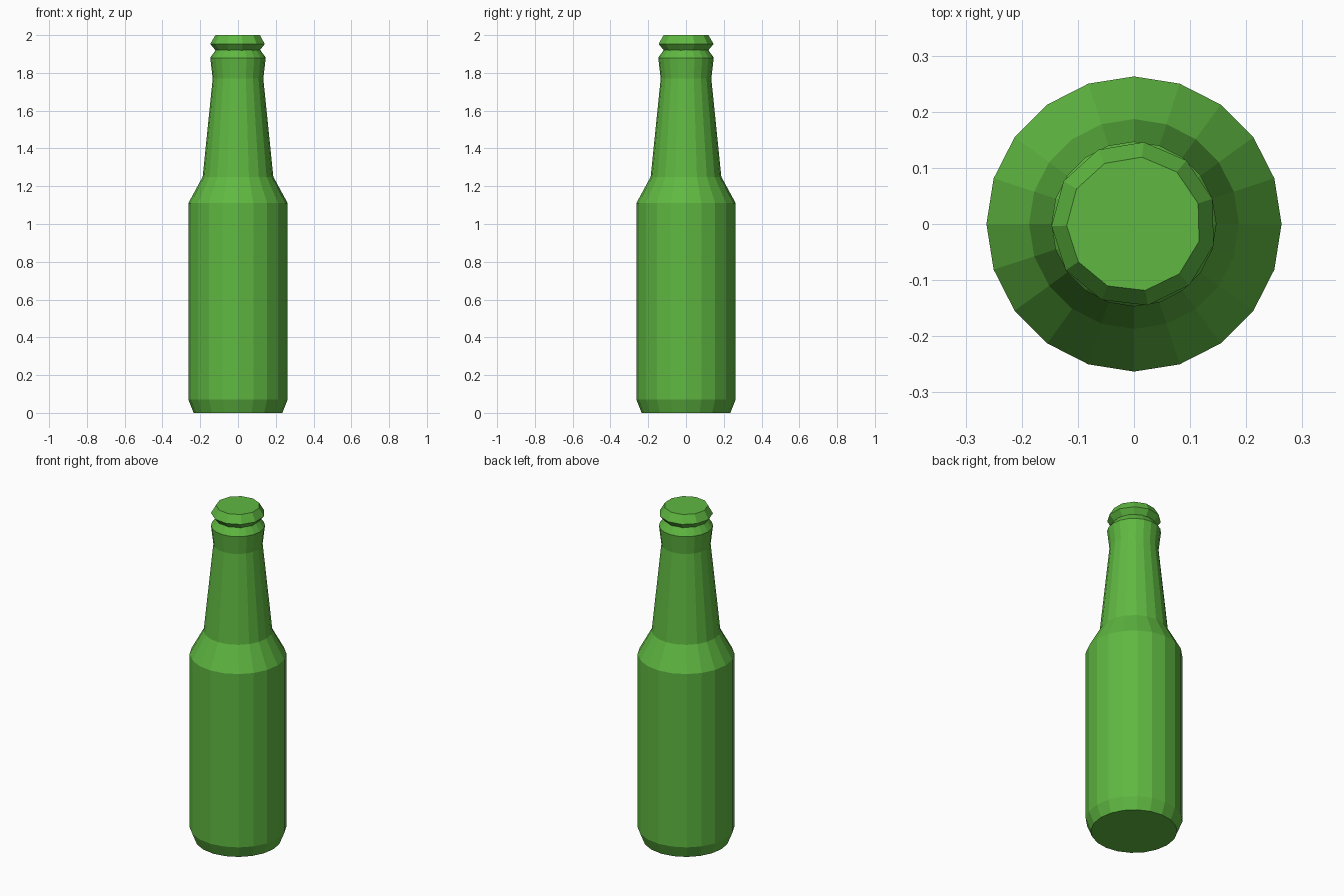
import bpy, bmesh
from math import cos, sin, tau

if "Cube" in bpy.data.objects:
    bpy.data.objects.remove(bpy.data.objects["Cube"])

green = bpy.data.materials.new("bottle green")
green.diffuse_color = (0.115, 0.48, 0.053, 1)
green.use_nodes = True
green.node_tree.nodes["Principled BSDF"].inputs["Base Color"].default_value = green.diffuse_color


def lathe(name, profile, sides, turn=0.0):
    """Revolve a (radius, height) profile into a closed, flat-shaded solid."""
    bm = bmesh.new()
    rings = [[bm.verts.new((r * cos(turn + tau * i / sides), r * sin(turn + tau * i / sides), z))
              for i in range(sides)] for r, z in profile]
    for low, high in zip(rings, rings[1:]):
        for i in range(sides):
            j = (i + 1) % sides
            bm.faces.new((low[i], low[j], high[j], high[i]))
    bm.faces.new(rings[0][::-1])
    bm.faces.new(rings[-1])
    mesh = bpy.data.meshes.new(name)
    bm.to_mesh(mesh)
    bm.free()
    mesh.materials.append(green)
    obj = bpy.data.objects.new(name, mesh)
    bpy.context.collection.objects.link(obj)
    return obj


# Bottle: bevelled foot, straight body, shoulder, tapered neck, flared collar, groove
lathe("bottle", [(0.235, 0), (0.263, 0.07), (0.263, 1.11), (0.187, 1.25),
                 (0.134, 1.77), (0.147, 1.88), (0.144, 1.885), (0.115, 1.925)], 20)

# Closed lip above the groove, with fewer sides
lathe("lip", [(0.115, 1.915), (0.147, 1.953), (0.12, 2.0)], 11, 0.31)
